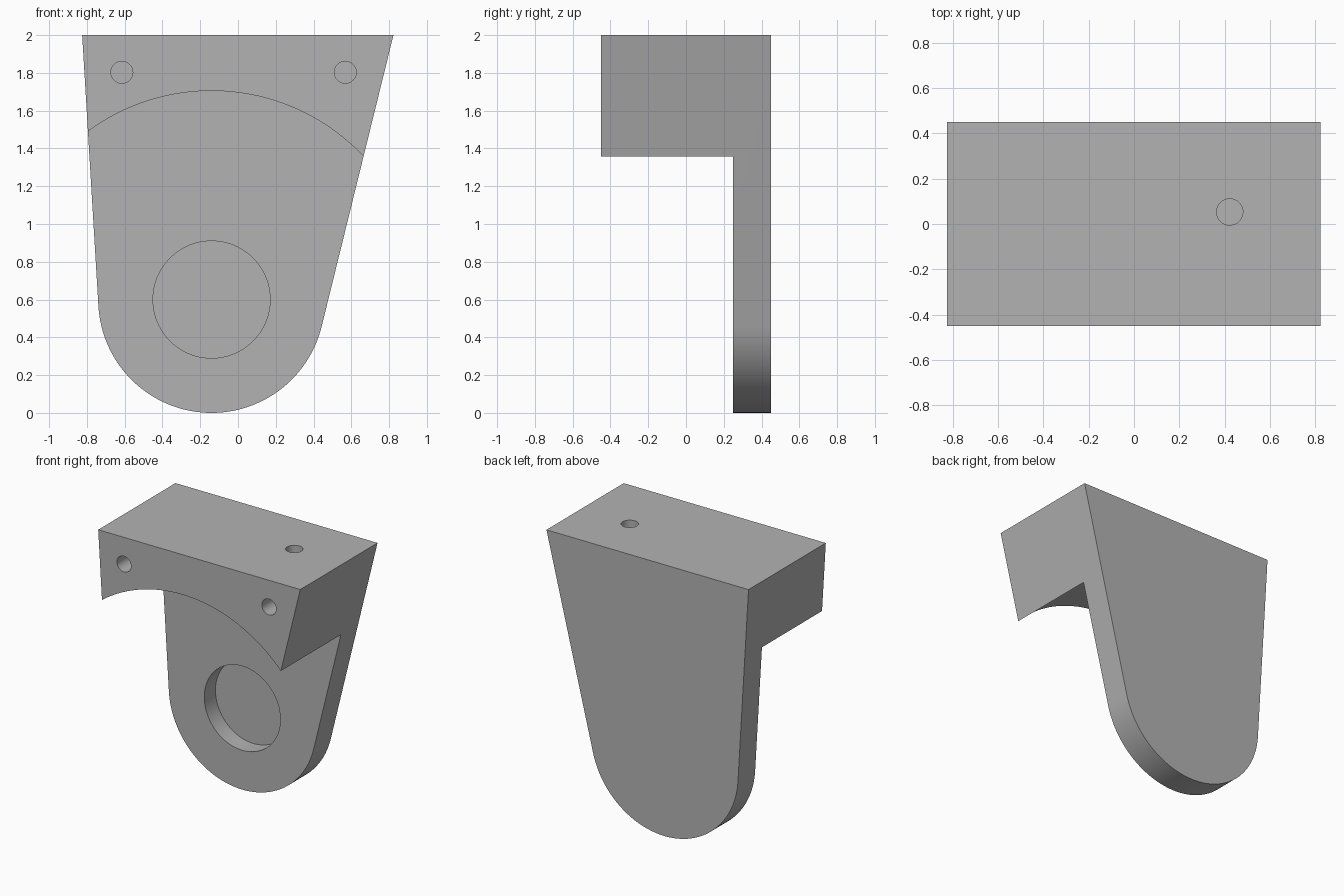
import bpy, bmesh, math
from mathutils import Vector, Matrix

cube = bpy.data.objects.get("Cube")
if cube:
    bpy.data.objects.remove(cube, do_unlink=True)

# Main dimensions
CENTRE = Vector((-0.14, 0.6))
FOOT_R, RELIEF_R, BORE_R, HOLE_R = 0.6, 1.105, 0.31, 0.058
FRONT, PLATE, BACK = -0.45, 0.25, 0.45

grey = bpy.data.materials.new("plain grey")
grey.use_nodes = True
colour = (0.45, 0.45, 0.45, 1)
grey.diffuse_color = colour
grey.node_tree.nodes["Principled BSDF"].inputs["Base Color"].default_value = colour


def tangent_angle(point, side):
    """Angle on the foot circle where the line from point touches it."""
    d = point - CENTRE
    return math.atan2(d.y, d.x) + side * math.acos(FOOT_R / d.length)


def add_object(name, bm):
    bmesh.ops.recalc_face_normals(bm, faces=bm.faces)
    mesh = bpy.data.meshes.new(name)
    bm.to_mesh(mesh)
    bm.free()
    mesh.materials.append(grey)
    obj = bpy.data.objects.new(name, mesh)
    bpy.context.collection.objects.link(obj)
    return obj


def cut_cylinder(target, name, radius, start, end, segments):
    """Remove a round hole running between two points."""
    start, end = Vector(start), Vector(end)
    axis = end - start
    turn = axis.to_track_quat('Z', 'Y').to_matrix().to_4x4()
    bm = bmesh.new()
    bmesh.ops.create_cone(bm, cap_ends=True, segments=segments, radius1=radius,
                          radius2=radius, depth=axis.length,
                          matrix=Matrix.Translation((start + end) / 2) @ turn)
    cutter = add_object(name, bm)
    cutter.hide_render = True
    mod = target.modifiers.new(name, 'BOOLEAN')
    mod.operation, mod.solver, mod.object = 'DIFFERENCE', 'EXACT', cutter
    bpy.ops.object.modifier_apply(modifier=mod.name)
    bpy.data.objects.remove(cutter, do_unlink=True)


# Tapered outline with a rounded foot, extruded through the full depth
top_left, top_right = Vector((-0.825, 2)), Vector((0.823, 2))
a0 = tangent_angle(top_left, 1)
a1 = tangent_angle(top_right, -1) + 2 * math.pi
a0 %= 2 * math.pi
steps = 64
outline = [top_right, top_left]
for i in range(steps + 1):
    a = a0 + (a1 - a0) * i / steps
    outline.append(CENTRE + FOOT_R * Vector((math.cos(a), math.sin(a))))
bm = bmesh.new()
face = bm.faces.new([bm.verts.new((p.x, FRONT, p.y)) for p in outline])
grown = bmesh.ops.extrude_face_region(bm, geom=[face])
bmesh.ops.translate(bm, vec=(0, BACK - FRONT, 0),
                    verts=[v for v in grown["geom"] if isinstance(v, bmesh.types.BMVert)])
bracket = add_object("mounting_bracket", bm)
bpy.context.view_layer.objects.active = bracket
bracket.select_set(True)

# Arched relief below the block, leaving the back plate
cx, cz = CENTRE
cut_cylinder(bracket, "arched_relief", RELIEF_R, (cx, -1, cz), (cx, PLATE, cz), 192)
# Blind round pocket in the plate
cut_cylinder(bracket, "round_pocket", BORE_R, (cx, 0, cz), (cx, PLATE + 0.13, cz), 96)
# Screw holes in the front and top of the block
for x in (-0.615, 0.568):
    cut_cylinder(bracket, "front_hole", HOLE_R, (x, -1, 1.803), (x, FRONT + 0.3, 1.803), 40)
cut_cylinder(bracket, "top_hole", HOLE_R, (0.422, 0.053, 2.5), (0.422, 0.053, 1.75), 40)

bpy.ops.object.shade_smooth_by_angle(angle=math.radians(25))
